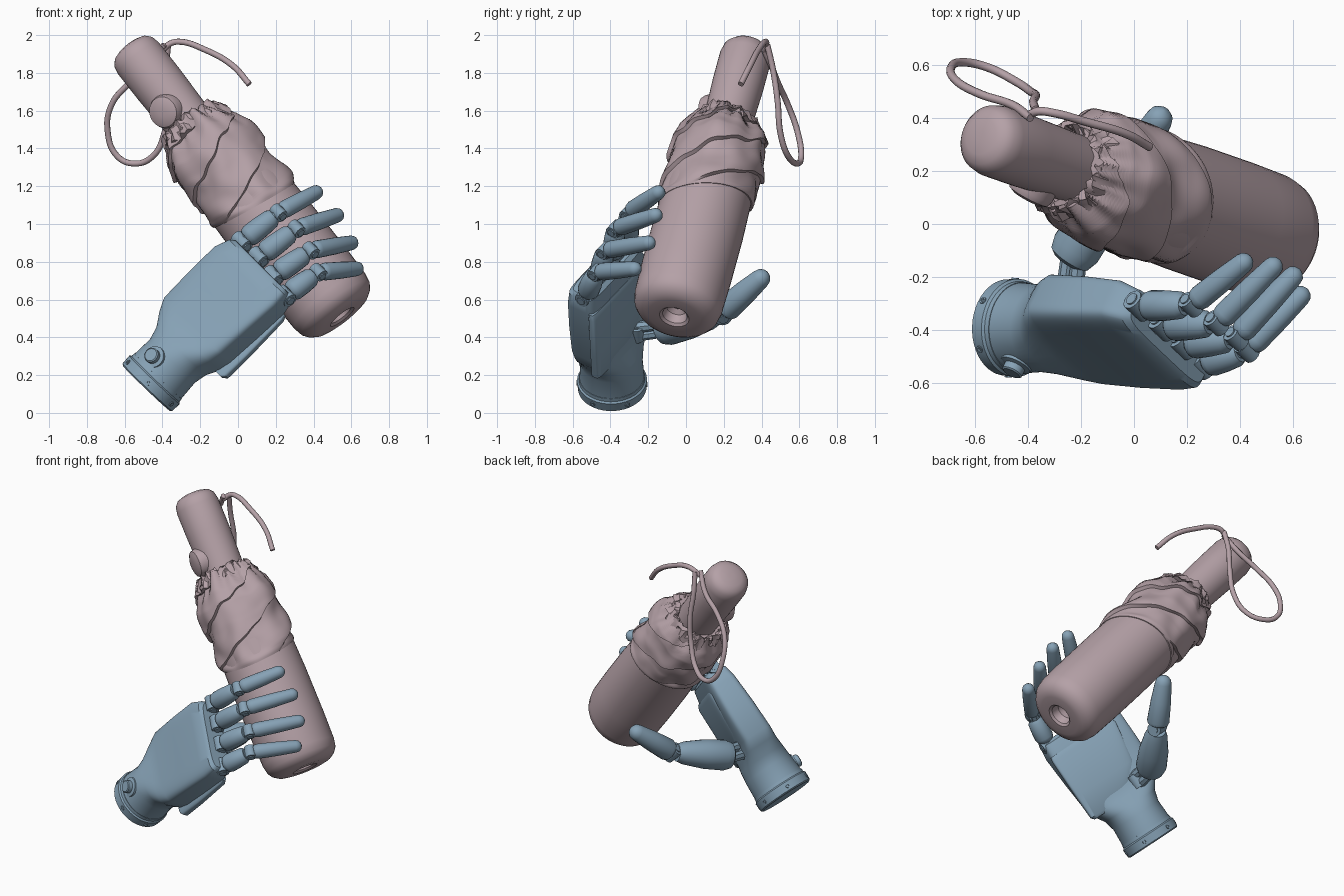
import bpy, bmesh, math, random
from mathutils import Vector as V, noise

if "Cube" in bpy.data.objects:
    bpy.data.objects.remove(bpy.data.objects["Cube"])

random.seed(4)
TAU = math.tau


def material(name, rgb):
    m = bpy.data.materials.new(name)
    m.diffuse_color = (*rgb, 1)
    m.use_nodes = True
    m.node_tree.nodes["Principled BSDF"].inputs["Base Color"].default_value = m.diffuse_color
    return m


PINK = material("dusty_pink", (0.46, 0.355, 0.385))
BLUE = material("steel_blue", (0.24, 0.36, 0.465))


def loft(name, rings, mat, cap=True, angle=35):
    """Skin a list of equal-sized point rings."""
    bm = bmesh.new()
    vs = [[bm.verts.new(p) for p in r] for r in rings]
    n = len(rings[0])
    for a, b in zip(vs, vs[1:]):
        for i in range(n):
            bm.faces.new((a[i], a[(i + 1) % n], b[(i + 1) % n], b[i]))
    if cap:
        bm.faces.new(vs[0][::-1])
        bm.faces.new(vs[-1])
    bmesh.ops.recalc_face_normals(bm, faces=bm.faces)
    me = bpy.data.meshes.new(name)
    bm.to_mesh(me)
    bm.free()
    ob = bpy.data.objects.new(name, me)
    bpy.context.collection.objects.link(ob)
    me.materials.append(mat)
    bpy.ops.object.select_all(action='DESELECT')
    ob.select_set(True)
    bpy.context.view_layer.objects.active = ob
    bpy.ops.object.shade_smooth_by_angle(angle=math.radians(angle))
    return ob


def frame(d, ref=V((0, 0, 1))):
    d = d.normalized()
    x = (ref - d * ref.dot(d)).normalized()
    return d, x, d.cross(x)


def lathe(name, origin, d, profile, mat, n=32, ref=V((0, 0, 1))):
    """Revolve (distance, radius) points about the direction d."""
    d, x, y = frame(d, ref)
    rings = [[origin + d * t + (x * math.cos(i * TAU / n) + y * math.sin(i * TAU / n)) * r
              for i in range(n)] for t, r in profile]
    return loft(name, rings, mat)


def tube(name, pts, r, mat):
    cu = bpy.data.curves.new(name, 'CURVE')
    cu.dimensions = '3D'
    cu.bevel_depth, cu.bevel_resolution, cu.resolution_u = r, 3, 6
    cu.use_fill_caps = True
    sp = cu.splines.new('BEZIER')
    sp.bezier_points.add(len(pts) - 1)
    for b, p in zip(sp.bezier_points, pts):
        b.co = p
        b.handle_left_type = b.handle_right_type = 'AUTO'
    cu.materials.append(mat)
    ob = bpy.data.objects.new(name, cu)
    bpy.context.collection.objects.link(ob)


# ---------------- umbrella ----------------
P0 = V((0.552, -0.062, 0.508))
D = V((-1.115, 0.388, 1.415)).normalized()
lathe("canister", P0, D, [(0.08, 0.03), (0.06, 0.055), (0.012, 0.066), (0, 0.08), (0, 0.14), (0.008, 0.175),
                          (0.03, 0.207), (0.06, 0.228), (0.11, 0.238), (0.3, 0.242), (0.6, 0.242), (0.85, 0.235)],
      PINK, 48)
lathe("umbrella_handle", P0, D, [(1.2, 0.13), (1.35, 0.13), (1.6, 0.137), (1.78, 0.137), (1.825, 0.128),
                                 (1.852, 0.105), (1.865, 0.07), (1.869, 0.02)], PINK, 40)

# wrapped fabric: sheared grid follows the spiral overlaps, with soft wrinkles
d, ex, ey = frame(D)
rings, N, M = [], 120, 56
profile = [(0, 0.242), (0.03, 0.25), (0.2, 0.25), (0.45, 0.253), (0.68, 0.248), (0.8, 0.232),
           (0.9, 0.20), (1, 0.165)]


def radius_at(k):
    for (a, ra), (b, rb) in zip(profile, profile[1:]):
        if k <= b:
            return ra + (rb - ra) * (k - a) / (b - a)
    return profile[-1][1]


for j in range(M + 1):
    k = j / M
    ring = []
    for i in range(N):
        th = i * TAU / N + 5.0 * k
        rad = ex * math.cos(th) + ey * math.sin(th)
        lo = 0.77 + 0.07 * rad.y - 0.05 * rad.x
        hi = 1.33 + 0.015 * math.sin(5 * th) + 0.012 * math.sin(11 * th)
        fold = (3 * i / N) % 1.0
        nz = noise.noise(V((math.cos(th) * 2, math.sin(th) * 2, k * 4)))
        r = radius_at(k) + min(1, k * 12) * (0.022 * (fold - 0.6) + 0.022 * nz)
        r += 0.012 * max(0, k - 0.75) * 4 * math.sin(17 * th + 3 * math.sin(3 * th))
        ring.append(P0 + d * (lo + (hi - lo) * k) + rad * r)
    rings.append(ring)
loft("wrapped_fabric", rings, PINK, angle=40)

# ruffled hem around the handle
rings = []
for t, r in ((1.27, 0.195), (1.31, 0.175), (1.345, 0.165), (1.35, 0.15), (1.30, 0.13)):
    rings.append([P0 + d * (t + random.uniform(-0.018, 0.018)) +
                  (ex * math.cos(i * TAU / 56) + ey * math.sin(i * TAU / 56)) * (r + random.uniform(-.015, .015))
                  for i in range(56)])
loft("ruffled_hem", rings, PINK)

off = V((-0.07, -0.13, -0.02))
lathe("push_button", V((-.36, .175, 1.603)), off,
      [(0, 0.09), (0.06, 0.09), (0.08, 0.082), (0.09, 0.06), (0.094, 0.02)], PINK, 28)
tube("strap_end", [(.06, .29, 1.74), (-.03, .34, 1.84), (-.18, .385, 1.925), (-.31, .42, 1.965), (-.36, .425, 1.955),
                   (-.40, .41, 1.92)], 0.016, PINK)
tube("strap_loop", [(-.39, .40, 1.95), (-.46, .45, 1.84), (-.58, .49, 1.74), (-.67, .54, 1.63), (-.69, .59, 1.49),
                    (-.64, .61, 1.36), (-.55, .59, 1.32), (-.45, .54, 1.36), (-.39, .50, 1.48),
                    (-.37, .485, 1.65), (-.38, .46, 1.82), (-.37, .43, 1.95)], 0.016, PINK)

# ---------------- hand ----------------
W = V((-0.485, -0.39, 0.13))
A, U, _ = frame(V((0.69, -0.03, 0.72)), V((0.577, -0.557, -0.598)))
NRM = A.cross(U)                       # palm direction


def section(s, u0, u1, n0, n1, e, n=56):
    """Rounded-box cross-section; e = 1 is an ellipse, smaller is boxier."""
    out = []
    for i in range(n):
        c, q = math.cos(i * TAU / n), math.sin(i * TAU / n)
        c = math.copysign(abs(c) ** e, c)
        q = math.copysign(abs(q) ** e, q)
        out.append(W + A * s + U * ((u0 + u1) / 2 + c * (u1 - u0) / 2) + NRM * ((n0 + n1) / 2 + q * (n1 - n0) / 2))
    return out


loft("palm", [section(0.08, -.172, .172, -.172, .172, 1), section(0.2, -.168, .165, -.162, .165, 1),
              section(0.27, -.185, .178, -.15, .15, .8), section(0.34, -.235, .22, -.125, .12, .5),
              section(0.41, -.27, .238, -.115, .105, .36), section(0.6, -.27, .255, -.11, .1, .32),
              section(0.79, -.268, .27, -.10, .088, .32), section(0.87, -.235, .262, -.092, .072, .35),
              section(0.89, -.21, .245, -.075, .05, .4)], BLUE)
lathe("wrist_cuff", W, A, [(0, .155), (0, .172), (.008, .182), (.062, .185), (.07, .176), (.09, .174)], BLUE, 48)
loft("palm_cover", [section(s, a, b, .05, h, .4) for s, a, b, h in
                    ((.32, .02, .25, .095), (.34, -.02, .27, .108), (.5, -.16, .276, .11), (.76, -.2, .278, .104),
                     (.79, -.18, .27, .09))], BLUE)
for i in range(6):                     # cuff screws
    v = U * math.cos(i * TAU / 6) + NRM * math.sin(i * TAU / 6)
    lathe("cuff_screw", W + A * .035 + v * .17, v, [(0, .014), (.018, .014), (.018, .007), (.012, .006)], BLUE, 12)
bdir = V((-0.07, -0.14, 0.055))
lathe("wrist_button", W + A * 0.155 + bdir.normalized() * 0.12, bdir,
      [(0, .068), (.045, .06), (.05, .04), (.075, .04), (.08, .034), (.08, .01)], BLUE, 28)


def phalanx(name, a, b, r0, r1, tip=False):
    """Tapered finger shell; a rounded end when it is a fingertip."""
    L = (b - a).length
    p = [(0, r0 * .7), (.01, r0 * .9), (.03, r0), (L * .5, (r0 + r1) * .52)]
    if tip:
        p += [(L - r1, r1), (L - r1 * .5, r1 * .87), (L - r1 * .15, r1 * .52), (L, r1 * .1)]
    else:
        p += [(L - .02, r1), (L, r1 * .75)]
    lathe(name, a, b - a, p, BLUE, 20, NRM)


def hinge(name, p, axis, r, w):
    """Pin barrel with stepped caps."""
    lathe(name, p - axis.normalized() * w, axis,
          [(0, r * .6), (.006, r * .6), (.006, r), (2 * w - .006, r), (2 * w - .006, r * .6), (2 * w, r * .6)], BLUE, 16)


# fingers: knuckle, middle joint, tip
fingers = [((.02, -.31, .905), (.215, -.305, 1.06), (.44, -.125, 1.182)),
           ((.11, -.385, .825), (.31, -.375, .975), (.55, -.135, 1.055)),
           ((.185, -.455, .725), (.385, -.43, .86), (.625, -.17, .905)),
           ((.25, -.53, .62), (.425, -.475, .745), (.655, -.245, .765))]
for k, f in enumerate(fingers):
    q0, q1, q2 = map(V, f)
    e0, e1 = (q1 - q0).normalized(), (q2 - q1).normalized()
    tag = "finger_%d_" % (k + 1)
    lathe(tag + "root", q0 - A * .06, q0 + e0 * .05 - (q0 - A * .06), [(0, .04), (.1, .034)], BLUE, 8, NRM)
    hinge(tag + "knuckle", q0, U, .04, .052)
    phalanx(tag + "lower", q0 + e0 * .03, q1 - e0 * .03, .059, .052)
    lathe(tag + "link", q1 - e0 * .05, e0 + e1, [(0, .032), (.11, .032)], BLUE, 8, NRM)
    hinge(tag + "joint", q1, U, .034, .043)
    phalanx(tag + "upper", q1 + e1 * .02, q2, .047, .039, True)

# thumb on a forked bracket, reaching round the umbrella
T0, T1, T2, T3 = V((-.245, -.27, .43)), V((-.24, -.125, .445)), V((-.03, .19, .53)), V((.115, .43, .742))
g1, g2 = (T2 - T1).normalized(), (T3 - T2).normalized()
for sgn in (-1, 1):
    lathe("thumb_bracket", T0 + A * .03 * sgn, T1 + g1 * .03 - T0, [(0, .032), (.2, .028)], BLUE, 8, A)
hinge("thumb_base_hinge", T0 + NRM * .01, A, .04, .05)
L = (T2 - T1).length
lathe("thumb_lower", T1 - g1 * .02, g1, [(0, .06), (.015, .082), (.06, .096), (L * .5, .092), (L * .85, .072),
                                        (L - .01, .055)], BLUE, 24, NRM)
hinge("thumb_joint", T2, A.cross(g2), .045, .055)
phalanx("thumb_upper", T2 + g2 * .015, T3, .07, .052, True)
